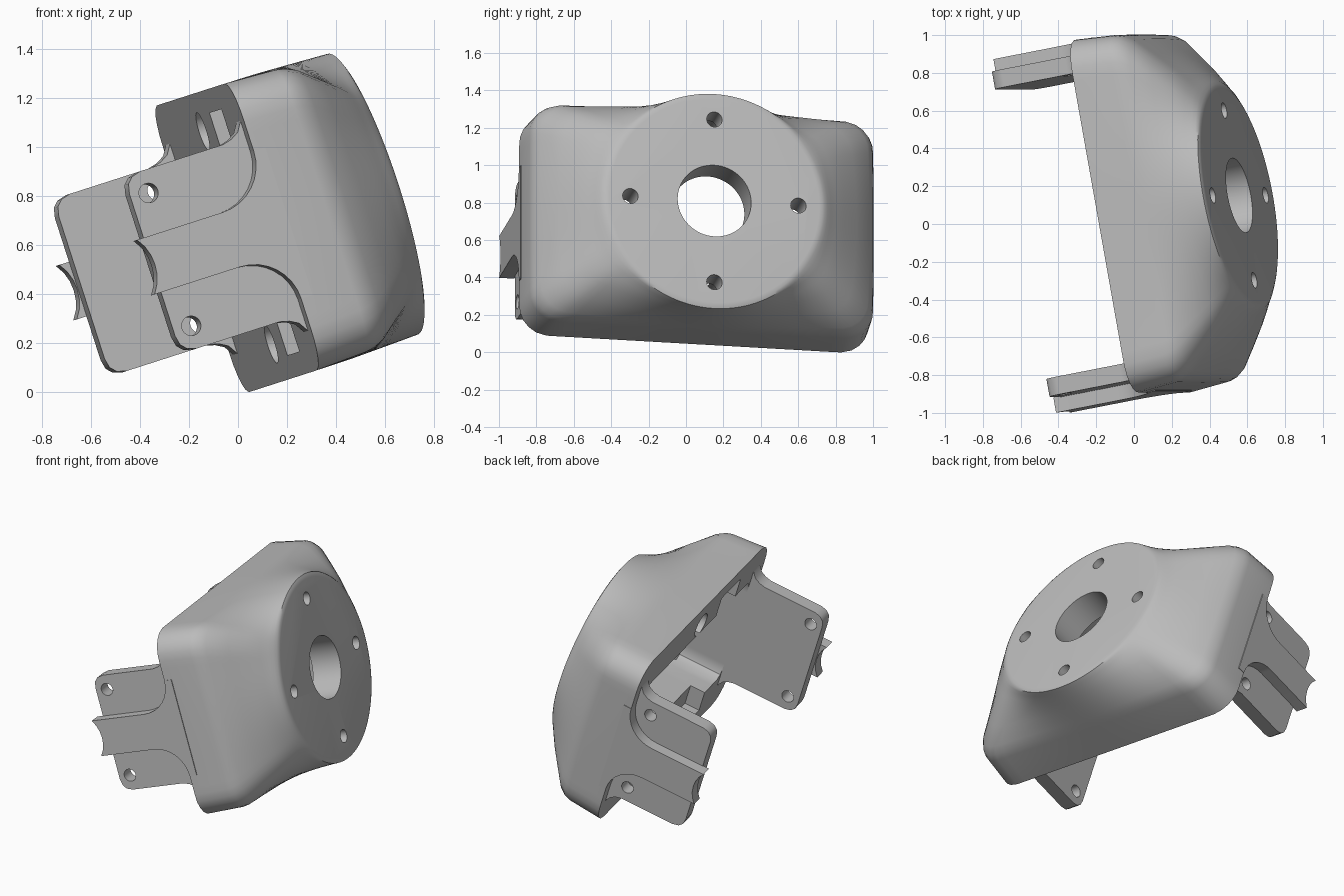
import bpy, bmesh
from math import sin, cos, pi, hypot
from mathutils import Matrix, Vector

cube = bpy.data.objects.get("Cube")
if cube:
    bpy.data.objects.remove(cube, do_unlink=True)

# One plain grey
grey = bpy.data.materials.new("plain grey")
grey.use_nodes = True
colour = (0.5, 0.5, 0.5, 1)
grey.diffuse_color = colour
grey.node_tree.nodes["Principled BSDF"].inputs["Base Color"].default_value = colour

# Tilted frame: long axis, short axis, flange normal; origin at flange centre
V = Vector((-0.306, 0, 0.952)).normalized()
N = Vector((0.936, 0.183, 0.301)).normalized()
U = V.cross(N).normalized()
V = N.cross(U)
FRAME = Matrix.Translation((0.557, 0.152, 0.81)) @ Matrix((U, V, N)).transposed().to_4x4()


def make(name, rings):
    """Skin a stack of equal-length rings and cap both ends."""
    bm = bmesh.new()
    loops = [[bm.verts.new(p) for p in ring] for ring in rings]
    for a, b in zip(loops, loops[1:]):
        for i in range(len(a)):
            j = (i + 1) % len(a)
            bm.faces.new((a[i], a[j], b[j], b[i]))
    bm.faces.new(loops[0][::-1])
    bm.faces.new(loops[-1])
    bmesh.ops.recalc_face_normals(bm, faces=bm.faces)
    mesh = bpy.data.meshes.new(name)
    bm.to_mesh(mesh)
    bm.free()
    mesh.materials.append(grey)
    obj = bpy.data.objects.new(name, mesh)
    bpy.context.collection.objects.link(obj)
    return obj


def reach(a, hu, hv, r):
    """Distance from centre to a rounded rectangle at angle a."""
    lo, hi = 0.0, 2.0
    for _ in range(30):
        m = (lo + hi) / 2
        dx = max(abs(m * cos(a)) - hu + r, 0)
        dy = max(abs(m * sin(a)) - hv + r, 0)
        lo, hi = (m, hi) if hypot(dx, dy) < r else (lo, m)
    return lo


def ring(n, hu, hv, r, t=0.0, radius=0.602, count=144):
    """Rounded rectangle blended towards a circle by t."""
    pts = []
    for i in range(count):
        a = 2 * pi * i / count
        d = reach(a, hu, hv, r) * (1 - t) + radius * t
        pts.append((d * cos(a), d * sin(a), n))
    return pts


def cylinder(u, v, n0, n1, r, count=40):
    circle = [(u + r * cos(2 * pi * i / count), v + r * sin(2 * pi * i / count)) for i in range(count)]
    return make("cutter", [[(x, y, n) for x, y in circle] for n in (n0, n1)])


def prism(name, outline, u0, u1):
    """Extrude an (n, v) half outline, mirrored in v, along the long axis."""
    full = outline + [(n, -v) for n, v in reversed(outline) if v > 0]
    return make(name, [[(u, v, n) for n, v in full] for u in (u0, u1)])


def cut(obj, cutter):
    cutter.hide_render = True
    mod = obj.modifiers.new("cut", "BOOLEAN")
    mod.operation, mod.solver, mod.object = "DIFFERENCE", "EXACT", cutter
    bpy.context.view_layer.objects.active = obj
    bpy.ops.object.modifier_apply(modifier=mod.name)
    bpy.data.objects.remove(cutter, do_unlink=True)


def finish(obj):
    obj.matrix_world = FRAME
    bpy.ops.object.select_all(action="DESELECT")
    obj.select_set(True)
    bpy.context.view_layer.objects.active = obj
    bpy.ops.object.shade_smooth_by_angle(angle=0.6)


# Housing: rectangular foot lofted into a round flange with a soft rim
steps = [(-0.6, 0), (-0.38, 0.04), (-0.34, 0.07), (-0.29, 0.15), (-0.2, 0.4),
         (-0.12, 0.63), (-0.07, 0.79), (-0.04, 0.89), (-0.02, 0.95)]
rings = [ring(n, 0.95, 0.615, 0.16, t) for n, t in steps]
rings += [ring(-0.008, 0.95, 0.615, 0.16, 1, 0.602), ring(-0.002, 0.95, 0.615, 0.16, 1, 0.588),
          ring(0, 0.95, 0.615, 0.16, 1, 0.57)]
housing = make("housing", rings)

# Hollow underside, centre bore and four bolt holes
hollow = [(-0.62, 0.78), (-0.31, 0.78), (-0.2, 0.64)]
cut(housing, make("cutter", [ring(n, hu, 0.38, 0.06) for n, hu in hollow]))
cut(housing, cylinder(0, 0, -0.5, 0.1, 0.2, 64))
for u, v in ((0.457, 0), (-0.457, 0), (0, 0.457), (0, -0.457)):
    cut(housing, cylinder(u, v, -0.7, 0.1, 0.042))

# Bolt head recesses and small notches in the foot rim
for s in (1, -1):
    cut(housing, cylinder(0, s * 0.457, -0.7, -0.16, 0.08))
    notch = [(u, s * v) for u, v in ((-0.55, 0.3), (-0.27, 0.3), (-0.27, 0.52), (-0.55, 0.52))]
    cut(housing, make("cutter", [[(u, v, n) for u, v in notch] for n in (-0.7, -0.5)]))
finish(housing)

# Mounting ears, each with a flared outer rib; the back holes sit nearer the housing
plate = [(-0.55, 0.45), (-0.6, 0.45), (-0.625, 0.41), (-0.66, 0.39), (-0.7, 0.38),
         (-1.06, 0.38), (-1.1, 0.369), (-1.123, 0.345), (-1.132, 0.305)]
rib = [(-0.55, 0.317)]
rib += [(-0.8 + 0.2 * cos(i * pi / 16), 0.317 - 0.2 * sin(i * pi / 16)) for i in range(9)]
rib += [(-1.175, 0.117), (-1.152, 0.08), (-1.139, 0.04), (-1.135, 0)]
for s, side, hole_n in ((1, "back", -0.71), (-1, "front", -1.055)):
    ear = prism(side + "_mounting_ear", plate, s * 0.78, s * 0.875)
    for v in (0.285, -0.285):
        circle = [(v + 0.04 * sin(i * pi / 16), hole_n + 0.04 * cos(i * pi / 16)) for i in range(32)]
        cut(ear, make("cutter", [[(s * u, y, n) for y, n in circle] for u in (0.7, 1.0)]))
    finish(ear)
    finish(prism(side + "_ear_rib", rib, s * 0.87, s * 0.952))
